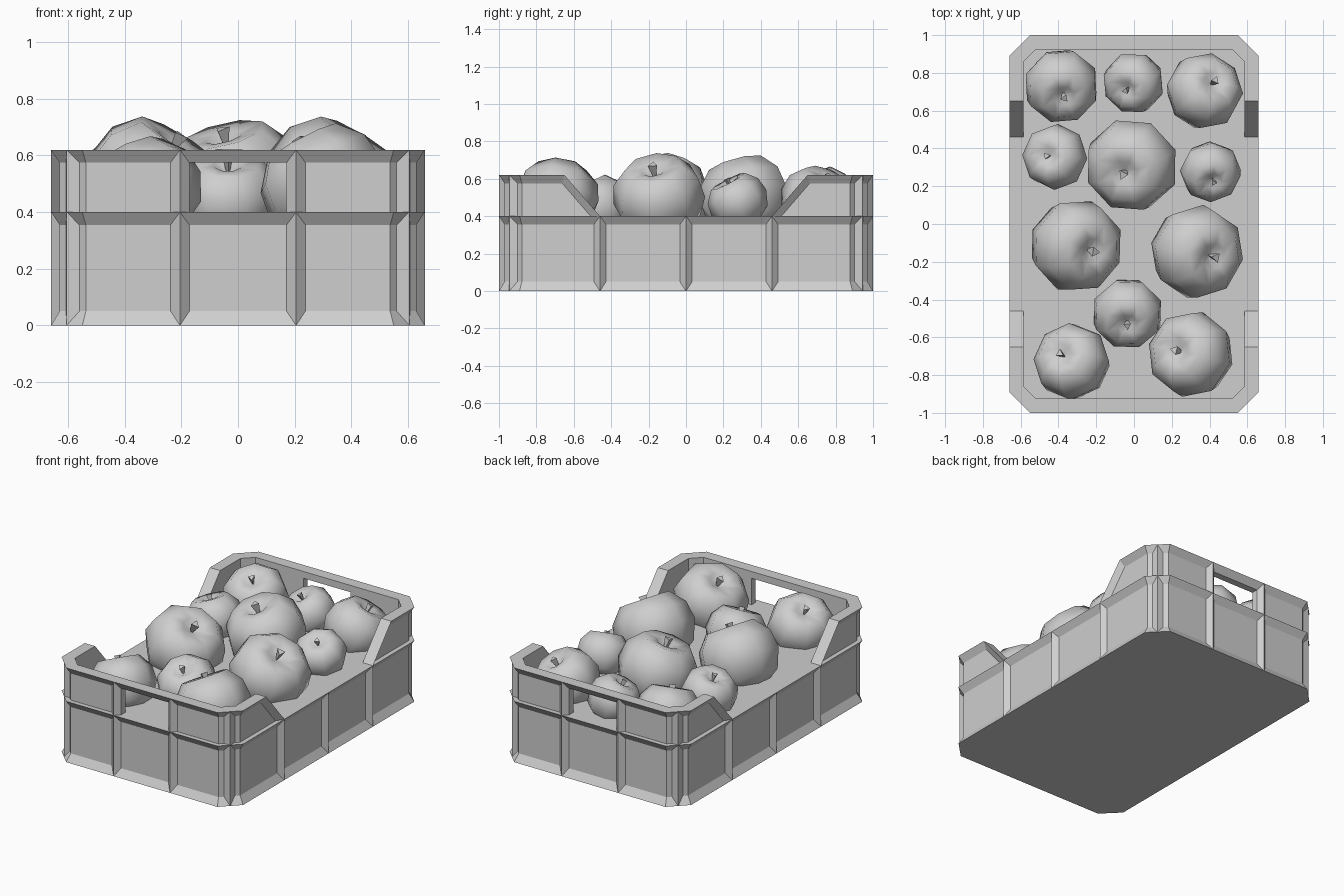
import bpy, bmesh, math
from mathutils import Vector, Matrix

cube = bpy.data.objects.get("Cube")
if cube:
    bpy.data.objects.remove(cube, do_unlink=True)

grey = bpy.data.materials.new("light_grey")
grey.use_nodes = True
grey.diffuse_color = (0.62, 0.62, 0.62, 1)
grey.node_tree.nodes["Principled BSDF"].inputs["Base Color"].default_value = grey.diffuse_color

HX, HY, CHAMFER = 0.66, 1.0, 0.11      # outer half sizes and corner cut
FLOOR, RIM = 0.40, 0.62                # heights of floor and end walls
INSET, THICK, LIP = 0.03, 0.075, 0.045
HOLE, RIB_X, RIB_W = 0.172, 0.205, 0.033


def loft(name, rings, smooth=False):
    """Closed skin through rings with equal point counts, capped at both ends."""
    bm = bmesh.new()
    rows = [[bm.verts.new(p) for p in ring] for ring in rings]
    n = len(rows[0])
    for a, b in zip(rows, rows[1:]):
        for i in range(n):
            j = (i + 1) % n
            bm.faces.new((a[i], a[j], b[j], b[i]))
    bm.faces.new(rows[0])
    bm.faces.new(rows[-1])
    bmesh.ops.recalc_face_normals(bm, faces=bm.faces)
    mesh = bpy.data.meshes.new(name)
    bm.to_mesh(mesh)
    bm.free()
    mesh.materials.append(grey)
    for poly in mesh.polygons:
        poly.use_smooth = smooth
    obj = bpy.data.objects.new(name, mesh)
    bpy.context.collection.objects.link(obj)
    return obj


def corner(d):
    """Two points of the cut corner, moved inward by d."""
    c = CHAMFER - 2 * d * (1 - math.tan(math.pi / 8)) / 2
    return (HX - d, HY - d - c), (HX - d - c, HY - d)


def octagon(d, z):
    a, b = corner(d)
    quarter = [a, b]
    half = quarter + [(-x, y) for x, y in reversed(quarter)]
    return [(x, y, z) for x, y in half + [(-x, -y) for x, y in half]]


def slope_y(z):
    return 0.46 + (z - FLOOR) * 0.19 / (RIM - FLOOR)


def rib(name, x, y, direction, z0, z1):
    """Upright ridge whose sharp edge reaches the outer plane."""
    out = Vector((*direction, 0)).normalized()
    side = Vector((-out.y, out.x, 0))
    p = Vector((x, y, 0))
    tri = [p, p - out * INSET + side * RIB_W, p - out * INSET - side * RIB_W]
    loft(name, [[q + Vector((0, 0, z)) for q in tri] for z in (z0, z1)])


# Lower tray with recessed sides
loft("tray", [octagon(0, 0), octagon(INSET, 0.05),
              octagon(INSET, FLOOR - LIP), octagon(0, FLOOR)])

# End walls: one corner piece per quarter
wall = [(INSET, FLOOR), (INSET, RIM - LIP), (0, RIM), (THICK, RIM), (THICK, FLOOR)]
bar = [(INSET, RIM - LIP), (0, RIM), (THICK, RIM), (THICK, RIM - LIP)]
for sy, end in ((-1, "front"), (1, "back")):
    for sx, side in ((-1, "right"), (1, "left")):
        tag = f"{end}_{side}"
        path = [lambda d, z: (HX - d, slope_y(z)),
                lambda d, z: corner(d)[0],
                lambda d, z: corner(d)[1],
                lambda d, z: (HOLE, HY - d)]
        rings = []
        for point in path:
            rings.append([(sx * point(d, z)[0], sy * point(d, z)[1], z) for d, z in wall])
        loft(f"{tag}_corner_wall", rings)
        # Flared lip along the sloping end
        loft(f"{tag}_slope_lip", [
            [(sx * HX, sy * slope_y(z), z),
             (sx * (HX - INSET), sy * slope_y(z), z),
             (sx * (HX - INSET), sy * (slope_y(z) + 0.05), z)] for z in (FLOOR, RIM)])
        # Ribs on the ends, cut corners and long sides
        cx, cy = HX - CHAMFER / 2, HY - CHAMFER / 2
        for level, z0, z1 in (("lower", 0, FLOOR), ("upper", FLOOR, RIM)):
            rib(f"{tag}_{level}_end_rib", sx * RIB_X, sy * HY, (0, sy), z0, z1)
            rib(f"{tag}_{level}_corner_rib", sx * cx, sy * cy, (sx, sy), z0, z1)
        rib(f"{tag}_side_rib", sx * HX, sy * 0.46, (sx, 0), 0, FLOOR)
    # Handle bar above the opening
    loft(f"{end}_handle", [[(x, sy * (HY - d), z) for d, z in bar] for x in (-HOLE, HOLE)])
for sx, side in ((-1, "right"), (1, "left")):
    rib(f"{side}_middle_rib", sx * HX, 0, (sx, 0), 0, FLOOR)

# Fruit: x, y, radius, top height, stem offset in x and y
fruit = [
    (-0.385, 0.735, 0.20, 0.64, 0.015, -0.06),
    (0.0, 0.75, 0.165, 0.60, -0.04, -0.04),
    (0.37, 0.70, 0.205, 0.64, 0.055, 0.055),
    (-0.415, 0.355, 0.175, 0.61, -0.04, 0.005),
    (-0.01, 0.315, 0.25, 0.70, -0.04, -0.045),
    (0.405, 0.28, 0.163, 0.61, 0.015, -0.055),
    (-0.31, -0.115, 0.25, 0.70, 0.095, -0.03),
    (0.33, -0.145, 0.25, 0.70, 0.095, -0.03),
    (-0.035, -0.47, 0.19, 0.60, 0.0, -0.06),
    (-0.325, -0.73, 0.205, 0.64, -0.06, 0.04),
    (0.305, -0.69, 0.23, 0.68, -0.08, 0.02),
]
flesh = [(0.03, 0.55), (0.28, 0.72), (0.62, 0.76), (0.93, 0.4),
         (1, -0.05), (0.8, -0.55), (0.4, -0.8), (0.03, -0.75)]
stalk = [(0.02, 0.5), (0.12, 0.85)]


def lathe(profile, sides):
    return [[(r * math.cos(math.tau * i / sides), r * math.sin(math.tau * i / sides), z)
             for i in range(sides)] for r, z in profile]


for k, (x, y, r, top, ox, oy) in enumerate(fruit, 1):
    lean = Vector((ox, oy, 0.65 * r)).to_track_quat('Z', 'Y').to_matrix().to_4x4()
    place = (Matrix.Translation((x, y, top - 0.82 * r)) @ lean
             @ Matrix.Rotation(k, 4, 'Z') @ Matrix.Scale(r, 4))
    loft(f"fruit_{k}", lathe(flesh, 8), True).matrix_world = place
    loft(f"fruit_stem_{k}", lathe(stalk, 3)).matrix_world = place
